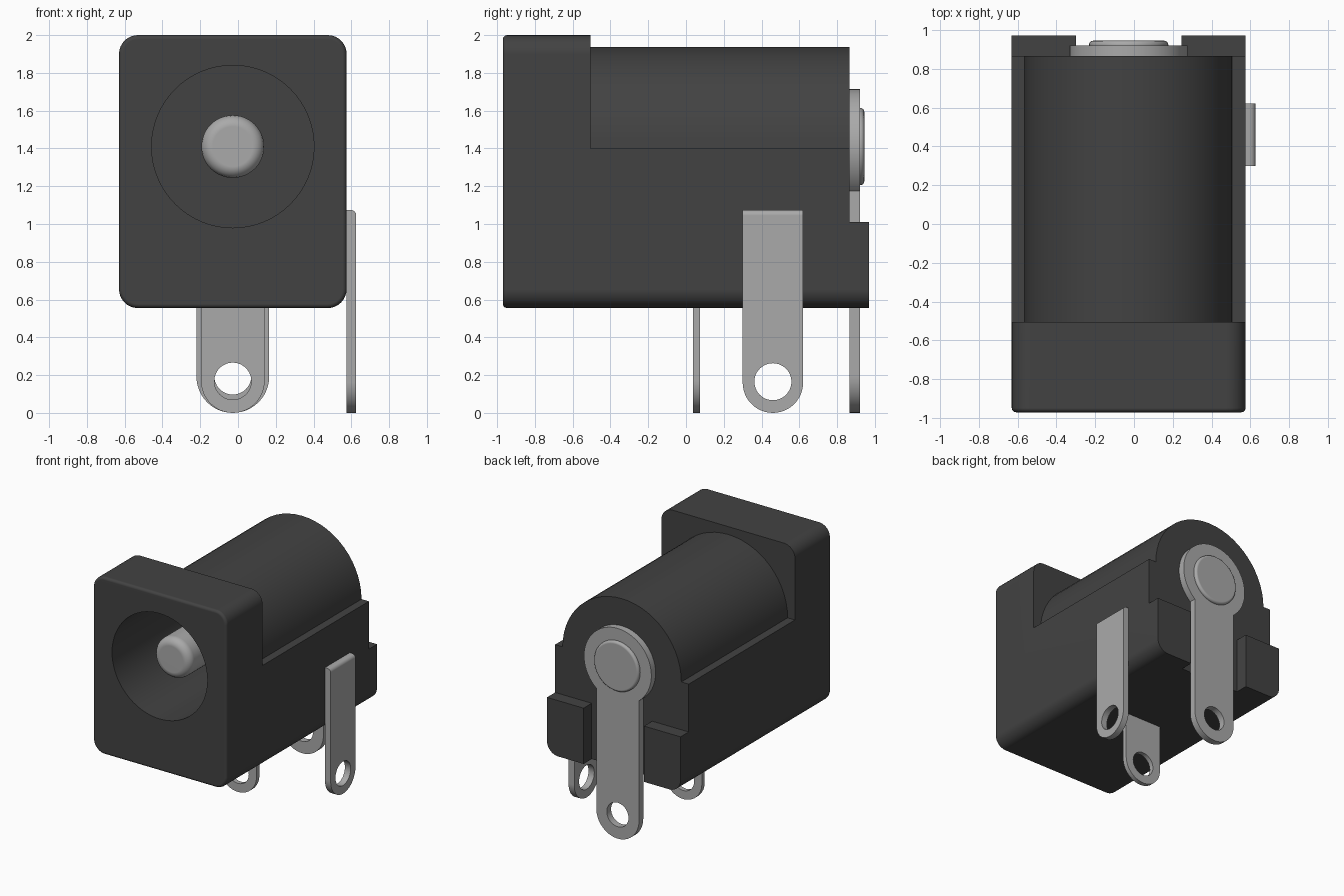
import bpy, bmesh
from math import sin, cos, pi, acos
from mathutils import Matrix

cube = bpy.data.objects.get("Cube")
if cube:
    bpy.data.objects.remove(cube)

CX = -0.0275          # centre line of the housing
BORE_Z = 1.41         # height of the socket axis
BACK = 0.865          # rear wall


def material(name, value):
    m = bpy.data.materials.new(name)
    m.use_nodes = True
    col = (value, value, value, 1)
    m.diffuse_color = col
    m.node_tree.nodes["Principled BSDF"].inputs["Base Color"].default_value = col
    return m


plastic = material("black plastic", 0.055)
metal = material("grey metal", 0.40)


def arc(x, z, r, a0, a1, n):
    return [(x + r * cos(a0 + (a1 - a0) * i / n), z + r * sin(a0 + (a1 - a0) * i / n))
            for i in range(n + 1)]


def circle(x, z, r, n=48):
    return arc(x, z, r, 0, 2 * pi, n)[:-1]


def rect(x0, x1, z0, z1):
    return [(x0, z0), (x1, z0), (x1, z1), (x0, z1)]


def prism(name, pts, y0, y1, mat, bevel=0, edge_rule=None, segments=4):
    """Extrude an x-z outline from y0 to y1, bevelling the edges picked by edge_rule."""
    bm = bmesh.new()
    face = bm.faces.new([bm.verts.new((x, y0, z)) for x, z in pts])
    new = bmesh.ops.extrude_face_region(bm, geom=[face])["geom"]
    bmesh.ops.translate(bm, vec=(0, y1 - y0, 0),
                        verts=[v for v in new if isinstance(v, bmesh.types.BMVert)])
    bmesh.ops.recalc_face_normals(bm, faces=bm.faces[:])
    if bevel:
        edges = [e for e in bm.edges if all(edge_rule(v.co) for v in e.verts)]
        bmesh.ops.bevel(bm, geom=edges, offset=bevel, segments=segments,
                        profile=0.5, affect='EDGES')
    me = bpy.data.meshes.new(name)
    bm.to_mesh(me)
    bm.free()
    me.materials.append(mat)
    ob = bpy.data.objects.new(name, me)
    bpy.context.collection.objects.link(ob)
    return ob


def activate(ob):
    bpy.ops.object.select_all(action='DESELECT')
    ob.select_set(True)
    bpy.context.view_layer.objects.active = ob


def cut(ob, pts, y0, y1):
    cutter = prism("cutter", pts, y0, y1, ob.data.materials[0])
    mod = ob.modifiers.new("cut", 'BOOLEAN')
    mod.operation, mod.solver, mod.object = 'DIFFERENCE', 'EXACT', cutter
    activate(ob)
    bpy.ops.object.modifier_apply(modifier=mod.name)
    bpy.data.objects.remove(cutter)


def finish(ob):
    activate(ob)
    bpy.ops.object.shade_smooth_by_angle(angle=0.55)
    ob.modifiers.new("flat faces", 'WEIGHTED_NORMAL').keep_sharp = True


def tongue(x, half, top):
    """Solder tab outline with a round foot standing on the ground."""
    return arc(x, half, half, pi, 2 * pi, 24) + [(x + half, top), (x - half, top)]


# Housing: rounded block with a softened front rim
X0, X1, Z0, Z1, R = -0.63, 0.575, 0.555, 2.0, 0.1
outline = (arc(X1 - R, Z0 + R, R, -pi / 2, 0, 8) + arc(X1 - R, Z1 - R, R, 0, pi / 2, 8)
           + arc(X0 + R, Z1 - R, R, pi / 2, pi, 8) + arc(X0 + R, Z0 + R, R, pi, 1.5 * pi, 8))
housing = prism("housing", outline, -0.97, 0.97, plastic, 0.022,
                lambda c: c.y < -0.969, 3)

# Rear wall with two lower guide blocks
cut(housing, rect(-1, 1, 1.01, 3), BACK, 2)
cut(housing, rect(-0.30, 0.245, 0, 1.5), BACK, 2)

# Shape the barrel by removing everything around its arch
arch = arc(CX, 1.40, 0.536, 0, pi, 28)
cut(housing, arch + [(-1, 1.40), (-1, 3), (1, 3), (1, 1.40)], -0.505, 1.5)

# Socket bore
cut(housing, circle(CX, BORE_Z, 0.43, 64), -2, 0.7)
finish(housing)

# Centre pin with a rounded tip
pin = prism("centre_pin", circle(CX, BORE_Z, 0.166), -0.82, 0.78, metal, 0.06,
            lambda c: c.y < -0.819)
finish(pin)

# Rear terminal: ring head on a solder tab
a = acos(0.1925 / 0.304)
head = arc(CX, BORE_Z, 0.304, -a, pi + a, 48)
rear = prism("rear_terminal", arc(CX, 0.1925, 0.1925, pi, 2 * pi, 24) + head,
             BACK, 0.92, metal)
cut(rear, circle(CX, 0.195, 0.098), 0, 2)
finish(rear)

# Rivet holding the rear terminal
rivet = prism("rivet", circle(CX, BORE_Z, 0.204), 0.88, 0.944, metal, 0.02,
              lambda c: c.y > 0.943)
finish(rivet)

# Underside terminal
under = prism("underside_terminal", tongue(CX, 0.168, 0.7), 0.038, 0.075, metal)
cut(under, circle(CX, 0.168, 0.098), -1, 1)
finish(under)

# Side terminal, made flat and then turned to face the model's left
side = prism("side_terminal", tongue(0.46, 0.16, 1.075), -0.626, -0.574, metal, 0.03,
             lambda c: c.y < -0.625 and c.z > 1.07)
cut(side, circle(0.46, 0.165, 0.098), -2, 1)
side.data.transform(Matrix.Rotation(pi / 2, 4, 'Z'))
finish(side)
